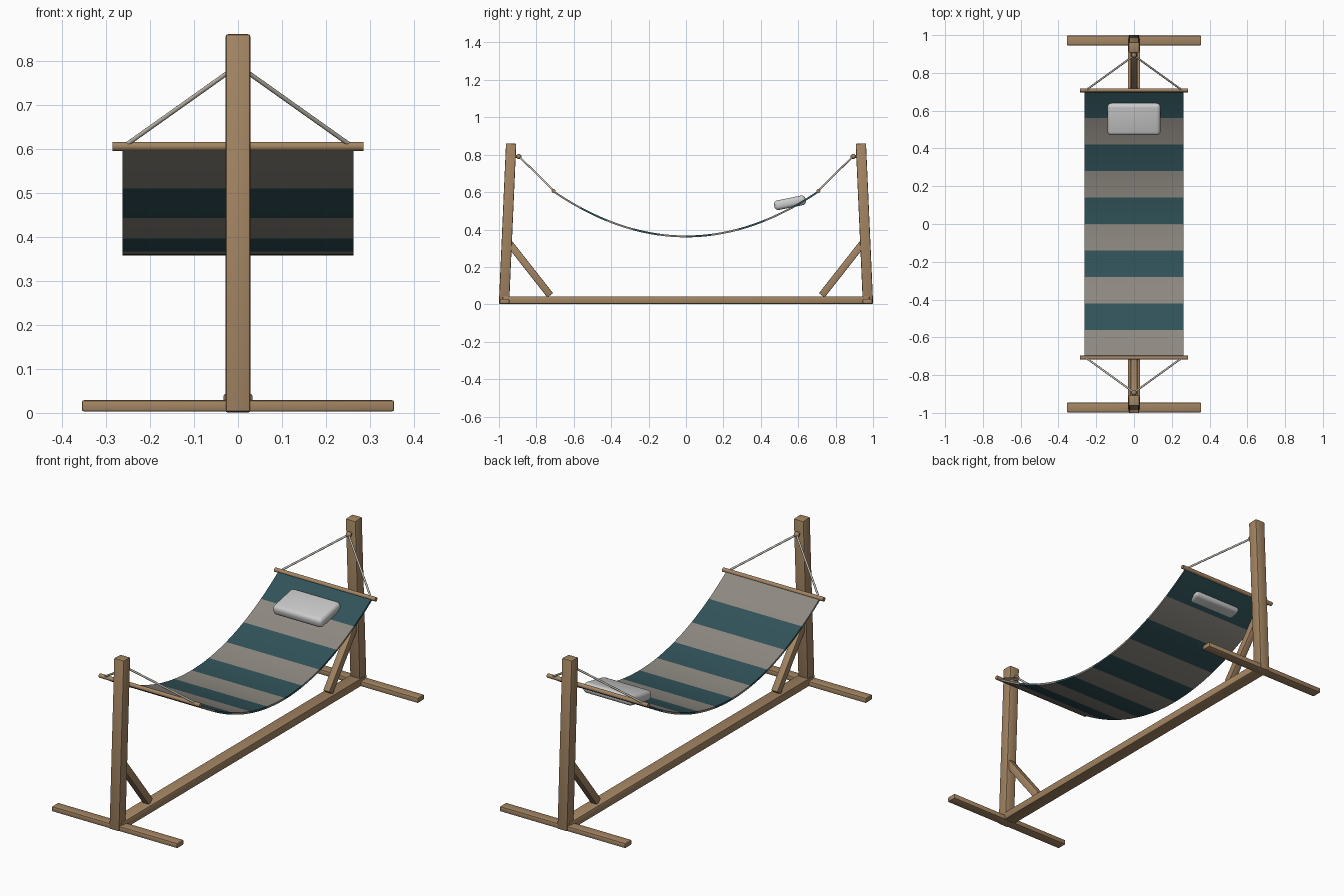
import bpy, bmesh, math
from mathutils import Vector, Matrix

if "Cube" in bpy.data.objects:
    bpy.data.objects.remove(bpy.data.objects["Cube"])


def material(name, rgb):
    m = bpy.data.materials.new(name)
    m.diffuse_color = (*rgb, 1)
    m.use_nodes = True
    m.node_tree.nodes["Principled BSDF"].inputs["Base Color"].default_value = m.diffuse_color
    return m


WOOD = material("wood", (0.37, 0.235, 0.125))
TEAL = material("teal_cloth", (0.03, 0.085, 0.1))
GREY = material("warm_grey_cloth", (0.27, 0.25, 0.22))
ROPE = material("rope", (0.55, 0.51, 0.44))
PILLOW = material("pillow_cloth", (0.6, 0.6, 0.6))


def finish(bm, name, mats, matrix=Matrix(), smooth=False):
    mesh = bpy.data.meshes.new(name)
    bm.transform(matrix)
    bmesh.ops.recalc_face_normals(bm, faces=bm.faces)
    bm.to_mesh(mesh)
    bm.free()
    ob = bpy.data.objects.new(name, mesh)
    bpy.context.collection.objects.link(ob)
    for m in mats:
        mesh.materials.append(m)
    if smooth:
        bpy.context.view_layer.objects.active = ob
        ob.select_set(True)
        bpy.ops.object.shade_smooth_by_angle(angle=math.radians(40))
        ob.select_set(False)
    return ob


def box(name, size, matrix, mat=WOOD, bevel=0.005, segments=2):
    bm = bmesh.new()
    bmesh.ops.create_cube(bm, size=1, matrix=Matrix.Diagonal((*size, 1)))
    bmesh.ops.bevel(bm, geom=bm.edges[:], offset=bevel, segments=segments,
                    profile=0.5, affect='EDGES')
    return finish(bm, name, [mat], matrix, True)


def along(a, b):
    """Matrix at the midpoint of a-b with local z pointing along it."""
    d = b - a
    return Matrix.Translation((a + b) / 2) @ Vector((0, 0, 1)).rotation_difference(d).to_matrix().to_4x4()


def plank(name, a, b, wx, wy, bevel=0.005):
    a, b = Vector(a), Vector(b)
    return box(name, (wx, wy, (b - a).length), along(a, b), WOOD, bevel)


def rod(name, a, b, r, mat, sides=16):
    a, b = Vector(a), Vector(b)
    bm = bmesh.new()
    bmesh.ops.create_cone(bm, cap_ends=True, segments=sides, radius1=r, radius2=r,
                          depth=(b - a).length)
    return finish(bm, name, [mat], along(a, b), True)


# Ground beam
box("ground_beam", (0.066, 1.96, 0.04), Matrix.Translation((0, 0, 0.023)))

# End frames, mirrored front and back
for s, end in ((-1, "front"), (1, "back")):
    box(f"{end}_foot", (0.71, 0.052, 0.026), Matrix.Translation((0, s * 0.971, 0.016)))
    plank(f"{end}_post", (0, s * 0.973, 0.0015), (0, s * 0.935, 0.86), 0.056, 0.055)
    plank(f"{end}_brace", (0, s * 0.726, 0.048), (0, s * 0.945, 0.327), 0.036, 0.038, 0.004)
    rod(f"{end}_spreader_bar", (-0.285, s * 0.708, 0.606), (0.285, s * 0.708, 0.606), 0.0105, WOOD)
    # Hook on the inside of the post
    bm = bmesh.new()
    bmesh.ops.create_uvsphere(bm, u_segments=16, v_segments=10, radius=0.014)
    finish(bm, f"{end}_hook", [WOOD], Matrix.Translation((0, s * 0.894, 0.79)), True)
    rod(f"{end}_hook_pin", (0, s * 0.894, 0.79), (0, s * 0.93, 0.79), 0.008, WOOD)
    # Suspension ropes
    for x, side in ((-1, "left"), (1, "right")):
        rod(f"{end}_{side}_rope", (0, s * 0.892, 0.79), (x * 0.255, s * 0.708, 0.609),
            0.005, ROPE, 10)

# Sagging striped sling, ten equal bands
HALF, W, T, BANDS, PER = 0.703, 0.263, 0.005, 10, 6
bm = bmesh.new()
rings = []
for i in range(BANDS * PER + 1):
    y = -HALF + 2 * HALF * i / (BANDS * PER)
    z = 0.363 + 0.237 * (y / HALF) ** 2
    slope = 2 * 0.237 * y / HALF ** 2
    n = Vector((0, -slope, 1)).normalized() * T
    c = Vector((0, y, z))
    rings.append([bm.verts.new(c + Vector((x * W, 0, 0)) + n * k)
                  for x, k in ((-1, -1), (1, -1), (1, 1), (-1, 1))])
for i in range(BANDS * PER):
    for j in range(4):
        k = (j + 1) % 4
        f = bm.faces.new((rings[i][j], rings[i][k], rings[i + 1][k], rings[i + 1][j]))
        f.material_index = (i // PER) % 2
bm.faces.new(rings[0])
bm.faces.new(rings[-1]).material_index = 1
finish(bm, "sling", [GREY, TEAL], smooth=True)

# Pillow at the back end
box("pillow", (0.28, 0.172, 0.052),
    Matrix.Translation((0, 0.556, 0.543)) @ Matrix.Rotation(0.2, 4, 'X'),
    PILLOW, 0.02, 4)
